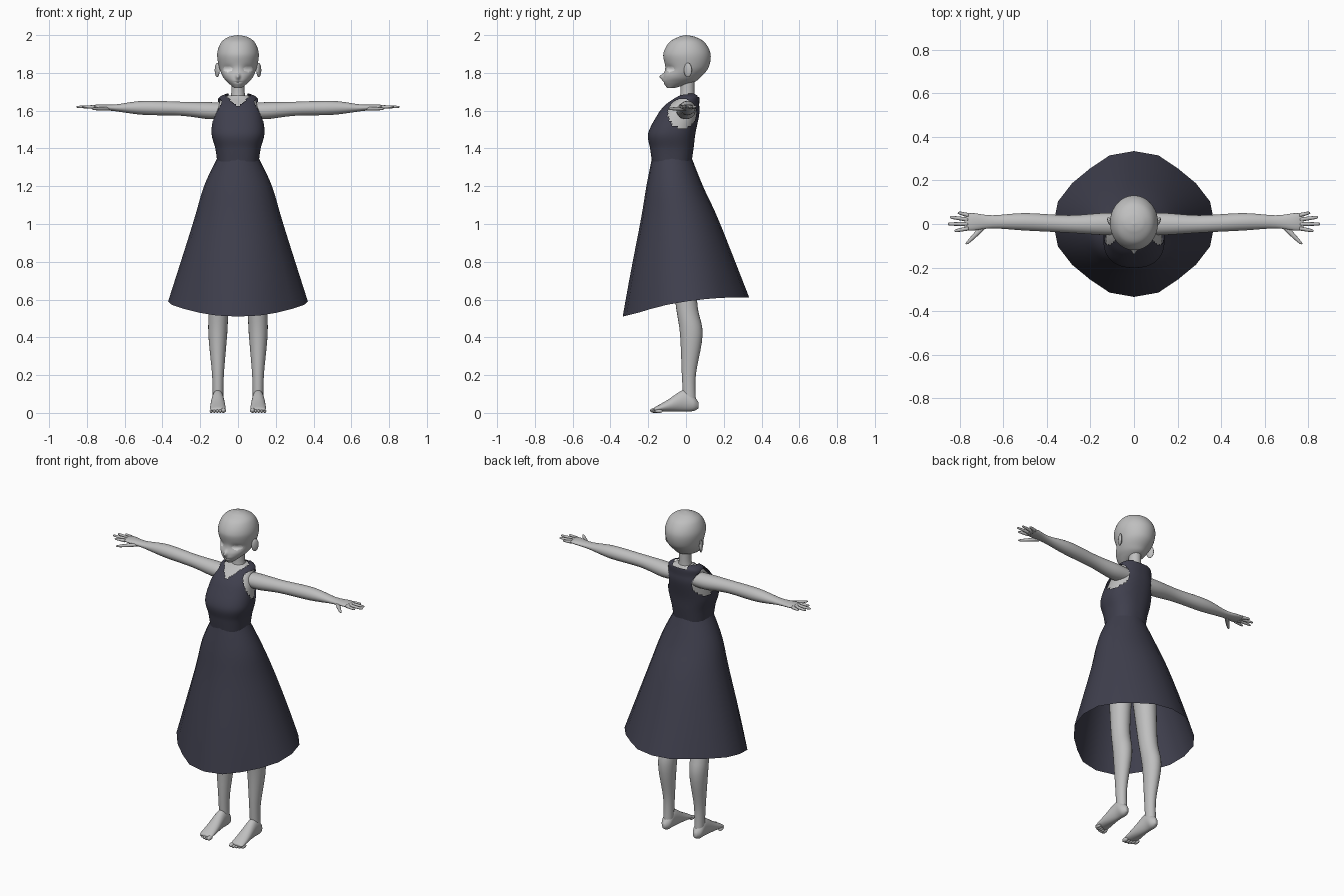
import bpy, bmesh, math
from mathutils import Matrix, Vector

cube = bpy.data.objects.get("Cube")
if cube:
    bpy.data.objects.remove(cube)


def material(name, red, green, blue):
    made = bpy.data.materials.new(name)
    made.use_nodes = True
    colour = (red, green, blue, 1)
    made.diffuse_color = colour
    made.node_tree.nodes["Principled BSDF"].inputs["Base Color"].default_value = colour
    return made


skin = material("grey_skin", .52, .52, .52)
cloth = material("dark_violet_cloth", .05, .05, .075)
white = material("eye_white", .9, .9, .9)


def finish(name, bm, materials, mirror):
    mesh = bpy.data.meshes.new(name)
    bm.to_mesh(mesh)
    bm.free()
    for entry in materials:
        mesh.materials.append(entry)
    mesh.shade_smooth()
    part = bpy.data.objects.new(name, mesh)
    bpy.context.collection.objects.link(part)
    if mirror:
        modifier = part.modifiers.new("Mirror", "MIRROR")
        modifier.use_mirror_merge = False


def smooth_path(rows, steps):
    """Catmull-Rom interpolation through rows of numbers."""
    padded = [rows[0], *rows, rows[-1]]
    path = []
    for before, start, end, after in zip(padded, padded[1:], padded[2:], padded[3:]):
        for step in range(steps):
            t = step / steps
            path.append([
                b + t / 2 * (c - a + t * (2 * a - 5 * b + 4 * c - d + t * (3 * (b - c) + d - a)))
                for a, b, c, d in zip(before, start, end, after)])
    return path + [rows[-1]]


def loft(name, rows, materials, axis="Z", segments=24, steps=5, power=1,
         capped=True, shape=None, mirror=False):
    """Rows hold x, y, z and the two half sizes across the axis."""
    across, up = [Vector(letter == other for letter in "XYZ") for other in "XYZ" if other != axis]
    bm = bmesh.new()
    rings = []
    for x, y, z, half_across, half_up in smooth_path(rows, steps):
        ring = []
        for index in range(segments):
            angle = math.tau * index / segments
            c, s = (math.copysign(abs(value) ** power, value)
                    for value in (math.cos(angle), math.sin(angle)))
            ring.append(bm.verts.new(Vector((x, y, z)) + across * half_across * c + up * half_up * s))
        rings.append(ring)
    for low, high in zip(rings, rings[1:]):
        for index in range(segments):
            following = (index + 1) % segments
            bm.faces.new((low[index], low[following], high[following], high[index]))
    if capped:
        bm.faces.new(reversed(rings[0]))
        bm.faces.new(rings[-1])
        bmesh.ops.recalc_face_normals(bm, faces=bm.faces)
    if shape:
        shape(bm)
    finish(name, bm, materials, mirror)


def bands(rows):
    """Turn height, half width, front y and back y into loft rows."""
    return [(0, (front + back) / 2, z, width, (back - front) / 2)
            for z, width, front, back in rows]


def ellipsoid(name, centre, radii, turn=0, mirror=True):
    bm = bmesh.new()
    bmesh.ops.create_uvsphere(bm, u_segments=20, v_segments=12, radius=1)
    placement = Matrix.Translation(centre) @ Matrix.Rotation(turn, 4, "Z")
    bm.transform(placement @ Matrix.Diagonal((*radii, 1)))
    finish(name, bm, [skin], mirror)


# Head: nose, eye hollows and mouth crease pushed into the skull
eye_x, eye_z = .054, .02 + 1.8


def bump(x, z, width, height):
    return math.exp(-(x / width) ** 2 - (z / height) ** 2)


def shape_face(bm):
    for vert in bm.verts:
        x, z = abs(vert.co.x), vert.co.z
        if vert.co.y < 0:
            vert.co.y += .01 * bump(x - eye_x, z - eye_z, .03, .02)
            vert.co.y -= .02 * bump(x, z - 1.78, .01, .015)
            vert.co.y += .004 * bump(x, z - 1.75, .02, .003)
    for face in bm.faces:
        centre = face.calc_center_median()
        eye_distance = math.hypot((abs(centre.x) - eye_x) / .024, (centre.z - eye_z) / .016)
        if centre.y < 0 and eye_distance < 1:
            face.material_index = 1


head_rows = [
    (1.72, .02, -.1, -.06), (1.75, .055, -.12, .04), (1.78, .08, -.12, .08),
    (1.83, .1, -.11, .12), (1.9, .11, -.12, .13), (1.96, .09, -.09, .1),
    (1.99, .05, -.04, .05), (2, .001, 0, .001)]
loft("head", bands(head_rows), [skin, white], segments=128, steps=14, shape=shape_face)
ellipsoid("ears", (.11, .01, 1.815), (.01, .023, .038), turn=-.45)


# Bodice: neckline and armholes removed from a full shell
def cut_openings(bm):
    openings = []
    for face in bm.faces:
        x, y, z = face.calc_center_median()
        x = abs(x)
        armhole = x > .06 and math.hypot((y + .02) / .075, (z - 1.585) / .078) < 1
        front_neck = y < .01 and z > 1.62 + .9 * x
        back_neck = y > 0 and x < .05 and z > 1.675
        if armhole or front_neck or back_neck:
            openings.append(face)
    bmesh.ops.delete(bm, geom=openings, context="FACES")


bodice_rows = [
    (1.33, .11, -.18, .03), (1.4, .12, -.19, .04), (1.48, .14, -.2, .05),
    (1.58, .13, -.15, .07), (1.63, .115, -.11, .07), (1.67, .1, -.06, .07),
    (1.69, .06, -.04, .06)]
loft("bodice", bands(bodice_rows), [cloth], segments=96, steps=8, power=.85,
     capped=False, shape=cut_openings)

# Torso follows the bodice just beneath the cloth
gap = .01
torso_rows = [(z - gap, width - gap, front + gap, back - gap)
              for z, width, front, back in bodice_rows]
loft("torso", bands(torso_rows), [skin], segments=96, steps=8, power=.85)
loft("neck", bands([(1.64, .05, -.04, .05), (1.69, .036, -.03, .045), (1.79, .034, -.03, .045)]),
     [skin])
ellipsoid("pelvis", (0, -.06, 1.15), (.12, .08, .2), mirror=False)


# Skirt: hem dips at the front and is drawn in on the diagonals
def drape(bm):
    for vert in bm.verts:
        drop = max(0, (1.3 - vert.co.z) / .71) ** 2
        facing = vert.co.y / .335
        diagonal = math.sin(2 * math.atan2(vert.co.y, vert.co.x)) ** 4
        vert.co.xy *= 1 - .07 * drop * diagonal
        vert.co.z += drop * facing * (.05 - .03 * facing)


skirt_rows = [
    (.59, .37, -.335, .335), (1, .24, -.245, .18), (1.2, .18, -.21, .09), (1.35, .11, -.18, .03)]
loft("skirt", bands(skirt_rows), [cloth], segments=20, capped=False, shape=drape)

# Arms and palms
loft("arms", [
    (.06, 0, 1.6, .05, .04), (.15, 0, 1.6, .05, .045), (.3, 0, 1.61, .04, .037),
    (.5, .01, 1.615, .04, .037), (.65, .01, 1.615, .03, .018), (.74, .01, 1.62, .04, .013),
    (.78, .01, 1.62, .035, .005)], [skin], axis="X", mirror=True)

# Fingers spread slightly from base to tip
for name, base_y, tip_x, tip_y in (
        ("index_fingers", -.02, .825, -.03), ("middle_fingers", 0, .855, 0),
        ("ring_fingers", .02, .845, .03), ("little_fingers", .04, .81, .05)):
    loft(name, [(.76, base_y, 1.62, .01, .01), (tip_x - .01, tip_y, 1.62, .007, .006),
                (tip_x, tip_y, 1.62, .001, .001)], [skin], axis="X", segments=10, mirror=True)
loft("thumbs", [
    (.68, 0, 1.61, .015, .01), (.71, -.03, 1.61, .017, .01), (.76, -.08, 1.61, .01, .007),
    (.775, -.09, 1.61, .001, .001)], [skin], axis="X", segments=12, mirror=True)

# Legs
loft("legs", [
    (.106, .02, .05, .028, .033), (.106, .015, .2, .031, .037), (.107, .028, .42, .05, .06),
    (.1, 0, .6, .053, .058), (.08, -.02, 1, .07, .08), (.07, -.04, 1.15, .06, .08)],
    [skin], mirror=True)

# Feet and toes
foot_x = .107
loft("feet", [(foot_x, *row) for row in (
    (.067, .04, .01, .015), (.04, .05, .03, .04), (-.01, .065, .032, .057),
    (-.1, .037, .04, .03), (-.16, .02, .04, .013), (-.17, .02, .03, .005))],
    [skin], axis="Y", mirror=True)
for index, toe in enumerate(("big", "second", "third", "fourth", "little")):
    size = .009 if index else .013
    ellipsoid(toe + "_toes", (.077 + .016 * index, -.168 + .0015 * index ** 2, size),
              (size, .022, size))
